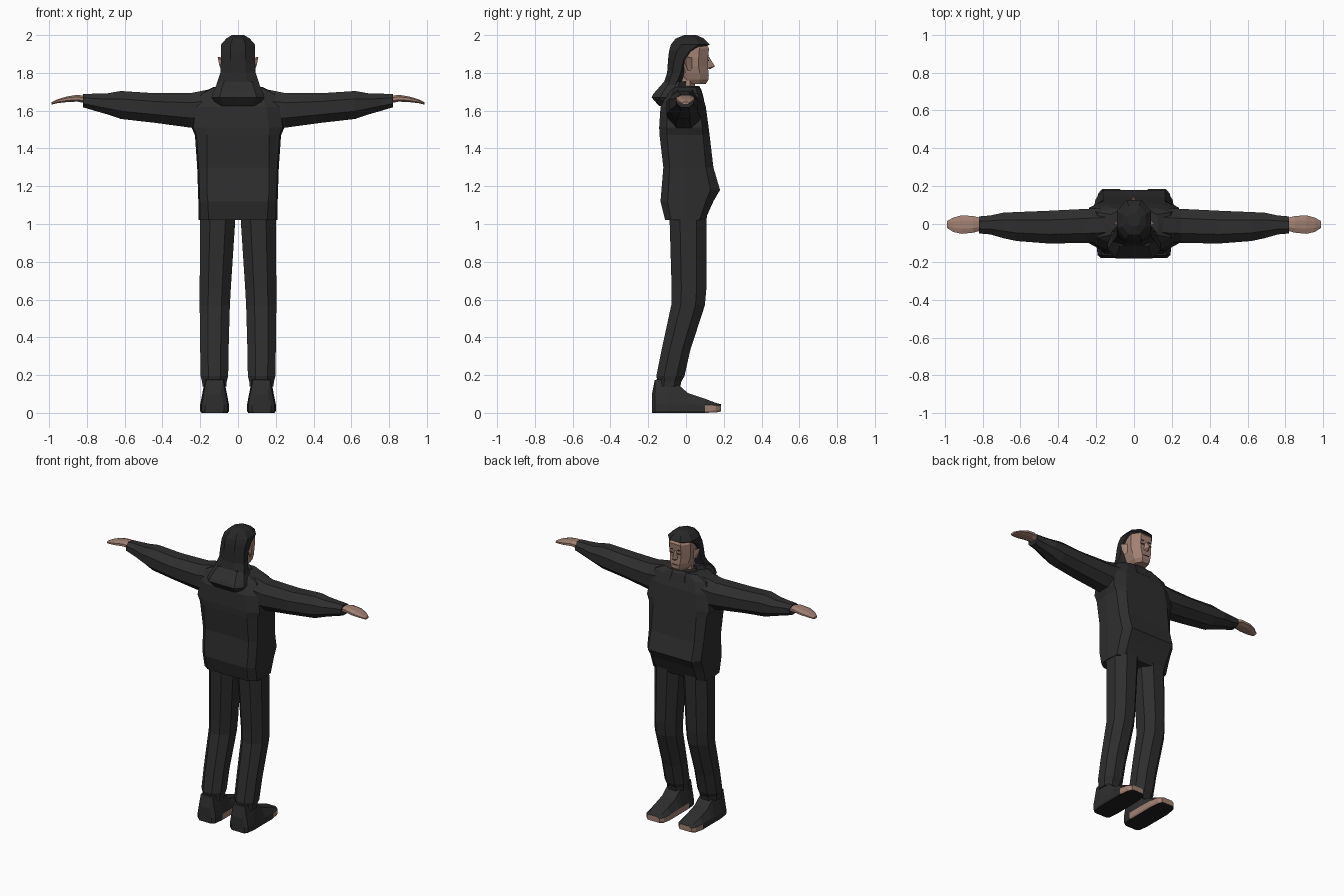
import bpy, bmesh
from mathutils import Vector

if "Cube" in bpy.data.objects:
    bpy.data.objects.remove(bpy.data.objects["Cube"], do_unlink=True)


def material(name, rgb):
    m = bpy.data.materials.new(name)
    m.use_nodes = True
    m.diffuse_color = (*rgb, 1)
    m.node_tree.nodes["Principled BSDF"].inputs["Base Color"].default_value = (*rgb, 1)
    return m


cloth = material("charcoal cloth", (.027, .027, .027))
hair_mat = material("black hair", (.02, .02, .02))
skin = material("skin", (.36, .22, .17))
sole = material("black sole", (.014, .014, .014))
dark = material("dark brow", (.05, .03, .025))


def chamfered(u0, u1, v0, v1, c=.28, d=.28):
    """Eight-sided section: a rectangle with its corners cut."""
    du, dv = (u1 - u0) * c, (v1 - v0) * d
    return [(u0 + du, v0), (u1 - du, v0), (u1, v0 + dv), (u1, v1 - dv),
            (u1 - du, v1), (u0 + du, v1), (u0, v1 - dv), (u0, v0 + dv)]


def loft(name, axis, sections, *mats, side=1, rule=None):
    """Skin a list of (position, outline) sections along an axis."""
    bm = bmesh.new()
    rings = []
    for t, outline in sections:
        ring = []
        for u, v in outline:
            x, y, z = {"x": (t, u, v), "y": (u, t, v), "z": (u, v, t)}[axis]
            ring.append(bm.verts.new((x * side, y, z)))
        rings.append(ring)
    n = len(rings[0])
    for a, b in zip(rings, rings[1:]):
        for i in range(n):
            bm.faces.new((a[i], a[(i + 1) % n], b[(i + 1) % n], b[i]))
    bm.faces.new(rings[0])
    bm.faces.new(rings[-1])
    return finish(name, bm, mats, rule)


def finish(name, bm, mats, rule=None):
    bmesh.ops.recalc_face_normals(bm, faces=bm.faces[:])
    if rule:
        for f in bm.faces:
            f.material_index = rule(f.normal, f.calc_center_median())
    mesh = bpy.data.meshes.new(name)
    bm.to_mesh(mesh)
    bm.free()
    for m in mats:
        mesh.materials.append(m)
    ob = bpy.data.objects.new(name, mesh)
    bpy.context.collection.objects.link(ob)
    return ob


def hull(name, points, mat):
    bm = bmesh.new()
    for p in points:
        bm.verts.new(p)
    bmesh.ops.convex_hull(bm, input=bm.verts[:])
    return finish(name, bm, (mat,))


def upright(rows, c=.28, d=.28):
    """Rows of height, back, front, half width."""
    return [(z, chamfered(-w, w, b, f, c, d)) for z, b, f, w in rows]


# Sweater body: flat front and back, with a ridge down each side
def body_outline(b, f, w, flat):
    half = [(flat, f), (w - .008, f * .72), (w, 0), (w - .008, b * .72), (flat, b)]
    return half + [(-x, y) for x, y in reversed(half)]


loft("sweater", "z", [(z, body_outline(*r)) for z, *r in (
    (1.02, -.11, .10, .208, .155), (1.12, -.135, .145, .21, .16),
    (1.18, -.13, .18, .212, .165), (1.30, -.12, .145, .216, .165),
    (1.47, -.14, .125, .228, .165), (1.51, -.142, .12, .245, .165),
    (1.62, -.135, .105, .23, .15), (1.69, -.10, .085, .20, .12),
    (1.725, -.08, .07, .13, .08))], cloth)

# Hood lying on the back, and the collar in front of it
loft("hood", "z", upright([(1.625, -.143, -.02, .108), (1.67, -.182, -.02, .14),
                           (1.69, -.172, -.01, .135), (1.755, -.115, 0, .105)], .15), cloth)
loft("collar", "z", upright([(1.66, -.10, .095, .13), (1.71, -.09, .082, .105),
                             (1.73, -.08, .07, .085)]), cloth)

# Neck, face and jaw
loft("neck", "z", upright([(1.66, -.05, .045, .055), (1.80, -.05, .05, .055)]), skin)
loft("face", "z", upright([
    (1.742, -.02, .105, .042), (1.765, -.04, .12, .058), (1.80, -.05, .12, .07),
    (1.835, -.06, .115, .078), (1.875, -.06, .116, .082), (1.93, -.06, .122, .082),
    (1.965, -.05, .10, .07)], .24), skin)
hull("nose", [(0, .153, 1.835), (.018, .115, 1.825), (-.018, .115, 1.825),
              (0, .122, 1.885), (0, .125, 1.818), (.008, .114, 1.885), (-.008, .114, 1.885)], skin)
loft("mouth", "y", [(y, chamfered(-.025, .025, 1.785, 1.79)) for y in (.117, .1225)], dark)

# Hair: cap with a front fringe and a flared back
loft("hair", "z", upright([
    (1.735, -.122, -.03, .115), (1.80, -.10, .0, .094), (1.87, -.095, .02, .09),
    (1.915, -.09, .06, .091), (1.95, -.08, .126, .09), (1.982, -.055, .095, .062),
    (2.0, -.01, .055, .032)]), hair_mat)

# Ears, brows and eyes
for side, label in ((1, "left"), (-1, "right")):
    hull(label + "_ear", [(side * x, y, z) for x, y, z in (
        (.08, .035, 1.88), (.08, .03, 1.815), (.108, .0, 1.885),
        (.10, .0, 1.845), (.088, .01, 1.81), (.08, -.01, 1.86))], skin)
    for part, z, h in (("brow", 1.886, .007), ("eye", 1.862, .006)):
        loft(f"{label}_{part}", "y", [(y, chamfered(.016, .042, z, z + h)) for y in (.114, .1205)],
             dark, side=side)

    # Sleeve with a full forearm and a tight cuff
    loft(label + "_sleeve", "x", [(x, chamfered(*r)) for x, *r in (
        (.14, -.095, .085, 1.50, 1.715), (.25, -.10, .08, 1.51, 1.693),
        (.45, -.103, .07, 1.537, 1.693), (.62, -.09, .063, 1.556, 1.704),
        (.69, -.075, .06, 1.58, 1.692), (.76, -.055, .045, 1.60, 1.69),
        (.82, -.05, .04, 1.618, 1.688))], cloth, side=side)

    # Flat open hand with fingers closed
    loft(label + "_hand", "x", [(x, chamfered(*r)) for x, *r in (
        (.80, -.032, .03, 1.638, 1.676), (.85, -.046, .042, 1.648, 1.684),
        (.91, -.052, .046, 1.645, 1.674), (.955, -.042, .034, 1.64, 1.66),
        (.987, -.022, .016, 1.632, 1.645))], skin, side=side)

    # Trouser leg bent slightly at the knee
    loft(label + "_trouser_leg", "z", [(z, chamfered(*r)) for z, *r in (
        (.14, .062, .188, -.15, -.03), (.165, .06, .19, -.15, -.025),
        (.195, .052, .198, -.157, -.008), (.33, .05, .20, -.13, .022),
        (.57, .043, .203, -.078, .10), (.66, .038, .203, -.076, .108),
        (1.06, .012, .20, -.088, .11))], cloth, side=side)

    # Shoe with a pale rim at the toe and along the inner edge
    def shoe_outline(x0, x1, z0, rim, top):
        inset = (x1 - x0) * .17
        return [(x0 + .006, z0), (x1 - .006, z0), (x1, z0 + .01), (x1, rim),
                (x1 - inset, top), (x0 + inset, top), (x0, rim), (x0, z0 + .01)]

    def shoe_colour(n, c, side=side):
        if n.z < -.8:
            return 2
        pale = c.y > .1 or (n.x * side < -.5 and c.y > -.12)
        return 1 if pale and c.z < .038 and n.z < .4 else 0

    loft(label + "_shoe", "y", [(y, shoe_outline(*r)) for y, *r in (
        (-.18, .075, .175, 0, .04, .10), (-.165, .055, .192, 0, .045, .175),
        (-.10, .048, .20, 0, .045, .18), (-.03, .048, .20, 0, .045, .14),
        (.01, .048, .20, 0, .045, .105), (.10, .048, .20, 0, .042, .075),
        (.16, .055, .19, .002, .04, .052), (.184, .075, .17, .008, .036, .046))],
        cloth, skin, sole, side=side, rule=shoe_colour)
